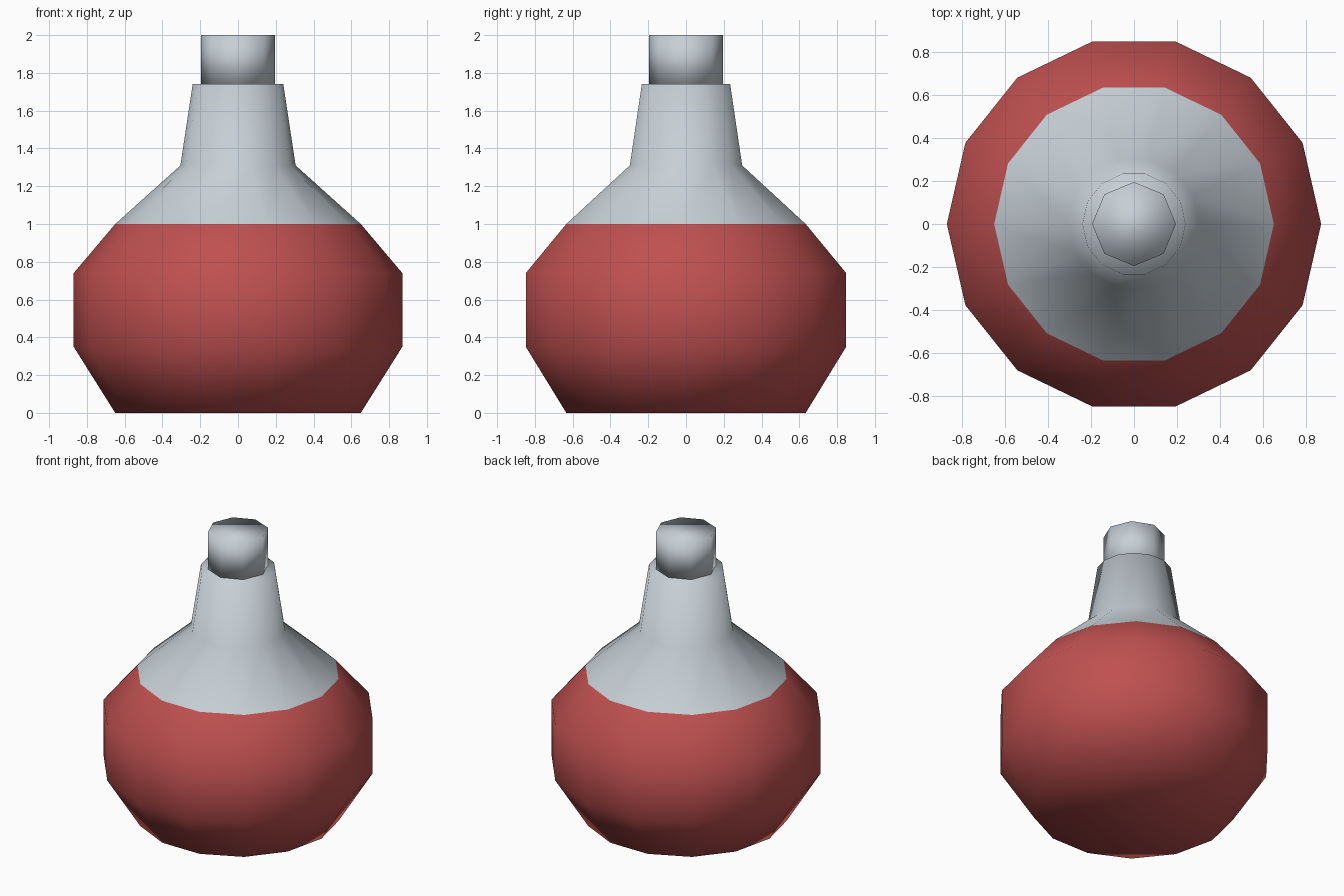
import bpy
import bmesh
from math import cos, sin, tau

cube = bpy.data.objects.get("Cube")
if cube:
    bpy.data.objects.remove(cube, do_unlink=True)


def make_material(name, rgb):
    mat = bpy.data.materials.new(name)
    mat.use_nodes = True
    mat.diffuse_color = (*rgb, 1)
    mat.node_tree.nodes["Principled BSDF"].inputs["Base Color"].default_value = (*rgb, 1)
    return mat


red = make_material("red liquid", (0.52, 0.08, 0.08))
glass = make_material("pale grey glass", (0.57, 0.63, 0.68))


def lathe(name, profile, sides, materials, split=None):
    """Capped, fully smooth solid of revolution; faces above split use the second material."""
    bm = bmesh.new()
    rings = [[bm.verts.new((r * cos(tau * i / sides), r * sin(tau * i / sides), z))
              for i in range(sides)] for r, z in profile]
    bm.faces.new(rings[0][::-1])
    bm.faces.new(rings[-1])
    for low, high in zip(rings, rings[1:]):
        for i in range(sides):
            j = (i + 1) % sides
            bm.faces.new((low[i], low[j], high[j], high[i]))
    for face in bm.faces:
        face.smooth = True
        if split is not None and face.calc_center_median().z > split:
            face.material_index = 1
    mesh = bpy.data.meshes.new(name)
    bm.to_mesh(mesh)
    bm.free()
    for mat in materials:
        mesh.materials.append(mat)
    obj = bpy.data.objects.new(name, mesh)
    bpy.context.collection.objects.link(obj)
    return obj


# Flask: filled belly below the shoulder, bare glass shoulder and neck above
lathe("flask", [(0.65, 0), (0.87, 0.35), (0.87, 0.74), (0.65, 1.0), (0.305, 1.31), (0.24, 1.74)],
      14, [red, glass], split=1.0)

# Stopper in the mouth of the neck
lathe("stopper", [(0.195, 1.74), (0.195, 2.0)], 8, [glass])
